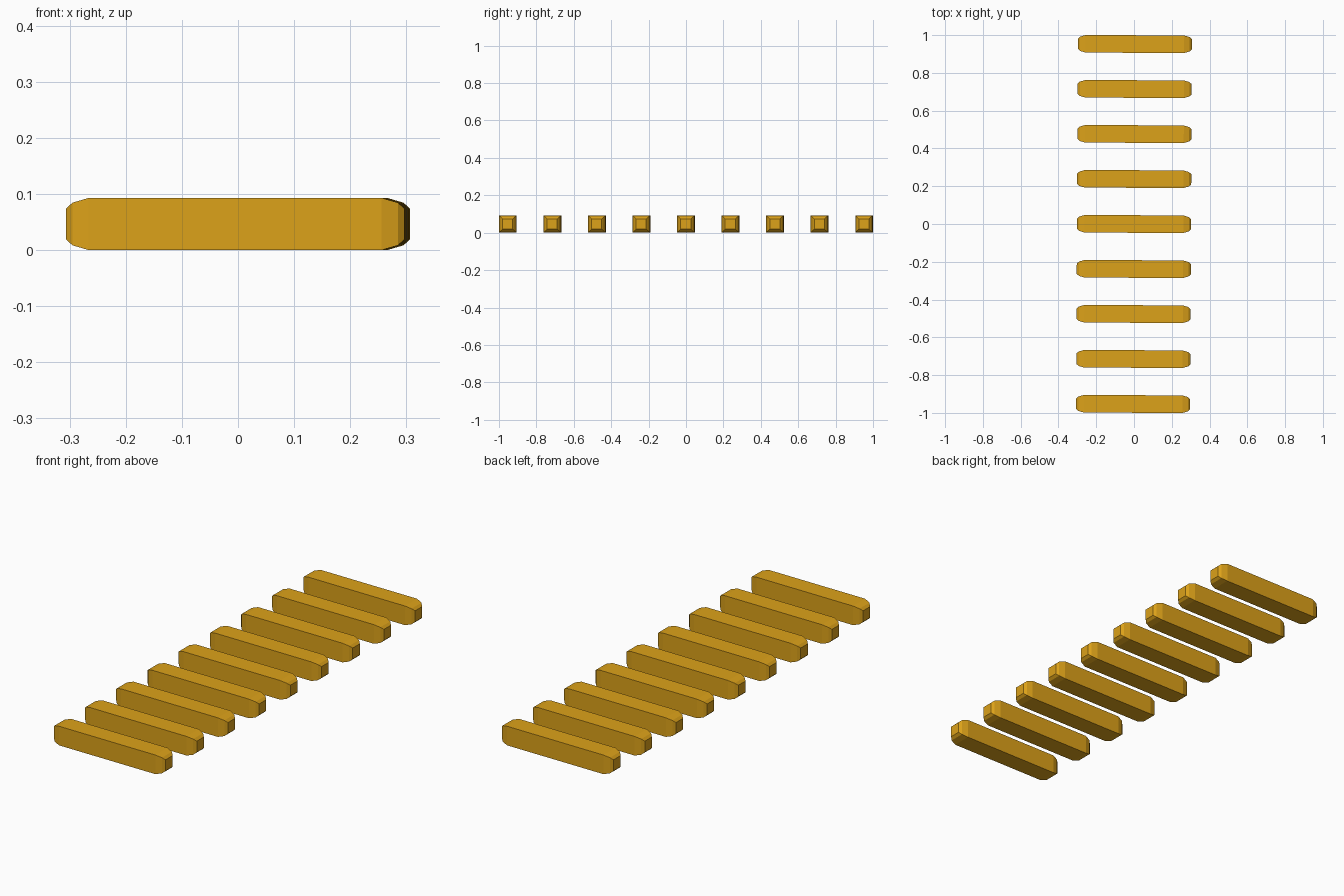
import bpy, bmesh, math
from mathutils import Matrix

if "Cube" in bpy.data.objects:
    bpy.data.objects.remove(bpy.data.objects["Cube"])

COUNT, PITCH, HALF = 9, 0.2382, 0.0465
# (distance from centre along x, half thickness) for the stepped end taper
TAPER = [(0.261, HALF), (0.290, 0.038), (0.302, 0.027)]

mat = bpy.data.materials.new("amber")
mat.diffuse_color = (0.72, 0.36, 0.01, 1)
mat.use_nodes = True
mat.node_tree.nodes["Principled BSDF"].inputs["Base Color"].default_value = mat.diffuse_color


def bar_mesh():
    """Square bar lofted through rings that narrow towards both ends."""
    bm = bmesh.new()
    profile = [(-x, h) for x, h in reversed(TAPER)] + TAPER
    rings = [[bm.verts.new((x, sy * h, sz * h))
              for sy, sz in ((-1, -1), (1, -1), (1, 1), (-1, 1))]
             for x, h in profile]
    for a, b in zip(rings, rings[1:]):
        for i in range(4):
            j = (i + 1) % 4
            bm.faces.new((a[i], a[j], b[j], b[i]))
    bm.faces.new(rings[0])
    bm.faces.new(rings[-1])
    bmesh.ops.recalc_face_normals(bm, faces=bm.faces)
    mesh = bpy.data.meshes.new("bar")
    bm.to_mesh(mesh)
    bm.free()
    mesh.materials.append(mat)
    return mesh


# Row of bars, the whole row turned very slightly about z
mesh = bar_mesh()
turn = Matrix.Rotation(-0.005, 4, 'Z')
for i in range(COUNT):
    bar = bpy.data.objects.new(f"bar_{i + 1}", mesh)
    bpy.context.collection.objects.link(bar)
    bar.matrix_world = turn @ Matrix.Translation(
        (0, (i - (COUNT - 1) / 2) * PITCH, HALF))
